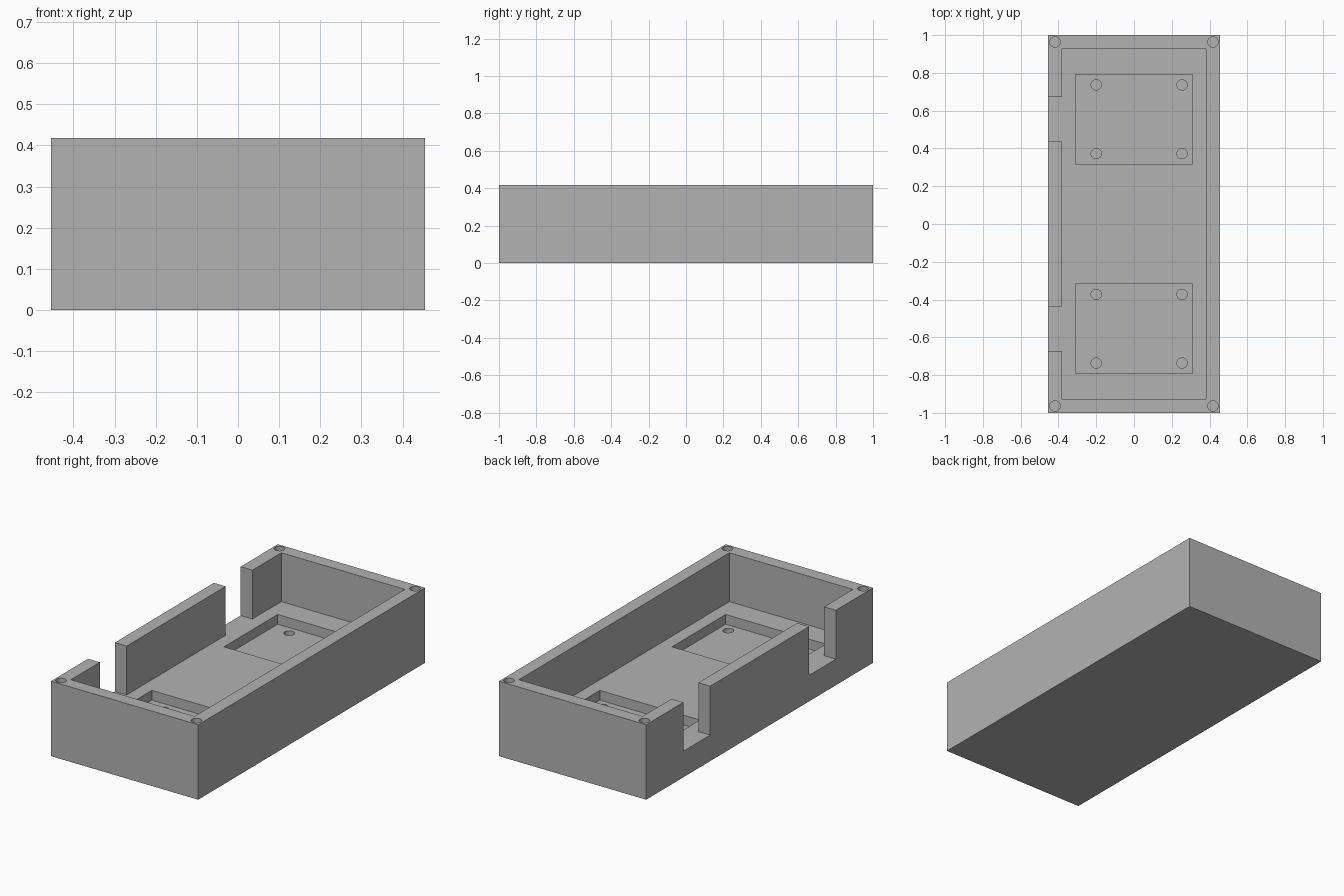
import bpy
import math

cube = bpy.data.objects.get("Cube")
if cube:
    bpy.data.objects.remove(cube, do_unlink=True)

U = 2 / 110                      # one grid step of the design
LENGTH, WIDTH, HEIGHT = 110, 50, 23
WALL, FLOOR, POCKET_FLOOR = 4, 8, 5
HOLE_RADIUS = 1.5
OVER = 2                         # cutters rise past the rim

grey = bpy.data.materials.new("light grey")
grey.use_nodes = True
colour = (0.45, 0.45, 0.45, 1)
grey.diffuse_color = colour
grey.node_tree.nodes["Principled BSDF"].inputs["Base Color"].default_value = colour


def box(name, x0, x1, y0, y1, z0, z1):
    """Axis-aligned block between two corners, in design steps."""
    bpy.ops.mesh.primitive_cube_add(size=1)
    ob = bpy.context.object
    ob.name = name
    ob.location = [(a + b) / 2 * U for a, b in ((x0, x1), (y0, y1), (z0, z1))]
    ob.scale = [(b - a) * U for a, b in ((x0, x1), (y0, y1), (z0, z1))]
    bpy.ops.object.transform_apply(location=True, scale=True)
    return ob


def drill(name, x, y, z0, z1):
    """Upright round cutter."""
    bpy.ops.mesh.primitive_cylinder_add(
        vertices=32, radius=HOLE_RADIUS * U, depth=(z1 - z0) * U,
        location=(x * U, y * U, (z0 + z1) / 2 * U))
    bpy.context.object.name = name
    bpy.ops.object.transform_apply(location=True)
    return bpy.context.object


def cut(target, cutter):
    mod = target.modifiers.new(cutter.name, 'BOOLEAN')
    mod.operation = 'DIFFERENCE'
    mod.solver = 'EXACT'
    mod.object = cutter
    bpy.context.view_layer.objects.active = target
    bpy.ops.object.modifier_apply(modifier=mod.name)
    bpy.data.objects.remove(cutter, do_unlink=True)


# Solid block
hx, hy, top = WIDTH / 2, LENGTH / 2, HEIGHT + OVER
tray = box("open_tray", -hx, hx, -hy, hy, 0, HEIGHT)
tray.data.materials.clear()
tray.data.materials.append(grey)

# Main cavity
cut(tray, box("cavity", -hx + WALL, hx - WALL, -hy + WALL, hy - WALL, FLOOR, top))

for side in (-1, 1):
    mid = 30.5 * side
    # Side wall opening, level with the floor
    cut(tray, box("wall_opening", -hx - OVER, -hx + WALL + OVER,
                  mid - 6.5, mid + 6.5, FLOOR, top))
    # Sunken board pocket with four blind mounting holes
    cut(tray, box("board_pocket", -17, 17, mid - 13, mid + 13, POCKET_FLOOR, top))
    for x in (-11, 14):
        for dy in (-10, 10):
            cut(tray, drill("mount_hole", x, mid + dy, 2, POCKET_FLOOR + 1))
    # Lid screw holes in the corners of the rim
    for x in (-23, 23):
        cut(tray, drill("corner_hole", x, 53 * side, HEIGHT - 10, top))

# Smooth hole walls, crisp edges
bpy.ops.object.select_all(action='DESELECT')
tray.select_set(True)
bpy.context.view_layer.objects.active = tray
bpy.ops.object.shade_smooth_by_angle(angle=math.radians(30))
